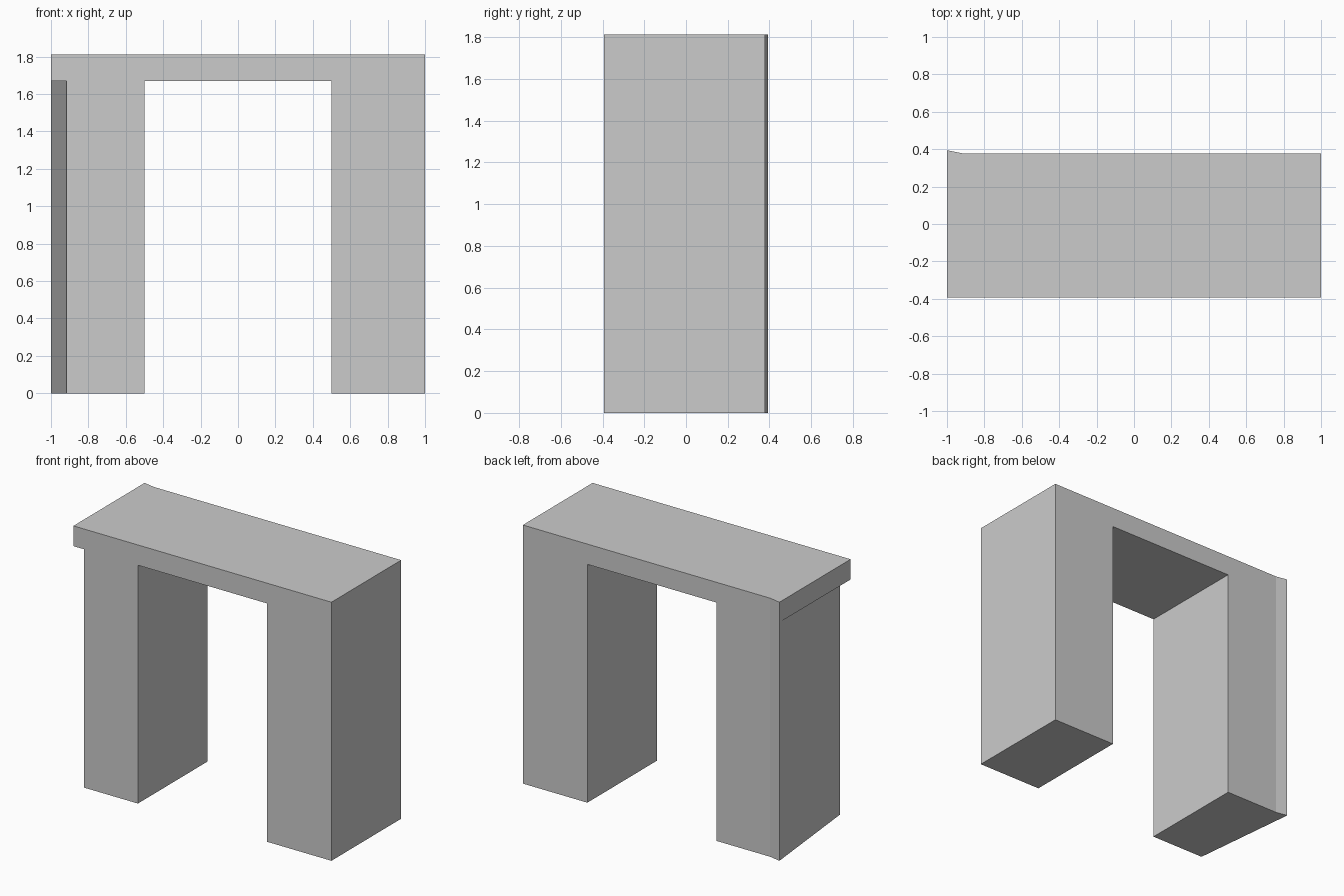
import bpy
import bmesh

cube = bpy.data.objects.get("Cube")
if cube:
    bpy.data.objects.remove(cube, do_unlink=True)

TOP, UNDER = 1.812, 1.67
FRONT, BACK, TIP = -0.394, 0.378, 0.394

# Plan corners, shared by the lintel and the legs
over = (-1, FRONT)
leg_front = (-0.917, FRONT)
in_r, in_l, out_l = [(x, FRONT) for x in (-0.5, 0.5, 1)]
back_l, back_in_l, back_in_r, kink = [(x, BACK) for x in (1, 0.5, -0.5, -0.917)]
tip = (-1, TIP)

lintel = [over, leg_front, in_r, in_l, out_l, back_l, back_in_l, back_in_r, kink, tip]
right_leg = [leg_front, in_r, back_in_r, kink, tip]
left_leg = [in_l, out_l, back_l, back_in_l]
span = [in_r, in_l, back_in_l, back_in_r]
overhang = [over, leg_front, tip]

bm = bmesh.new()


def cap(loop, z):
    bm.faces.new([bm.verts.new((x, y, z)) for x, y in loop])


def walls(loop, z0, z1):
    for (ax, ay), (bx, by) in zip(loop, loop[1:] + loop[:1]):
        corners = ((ax, ay, z0), (bx, by, z0), (bx, by, z1), (ax, ay, z1))
        bm.faces.new([bm.verts.new(c) for c in corners])


# Lintel with its undersides
walls(lintel, UNDER, TOP)
cap(lintel, TOP)
cap(span, UNDER)
cap(overhang, UNDER)

# Two legs
for leg in (right_leg, left_leg):
    walls(leg, 0, UNDER)
    cap(leg, 0)

# Join into one closed block and merge flat neighbours
bmesh.ops.remove_doubles(bm, verts=bm.verts[:], dist=0.0005)
bmesh.ops.recalc_face_normals(bm, faces=bm.faces[:])
bmesh.ops.dissolve_limit(bm, angle_limit=0.01, verts=bm.verts[:], edges=bm.edges[:])

mesh = bpy.data.meshes.new("archway")
bm.to_mesh(mesh)
bm.free()
archway = bpy.data.objects.new("archway", mesh)
bpy.context.collection.objects.link(archway)

# Plain grey
grey = bpy.data.materials.new("plain grey")
grey.use_nodes = True
colour = (0.6, 0.6, 0.6, 1)
grey.diffuse_color = colour
grey.node_tree.nodes["Principled BSDF"].inputs["Base Color"].default_value = colour
mesh.materials.append(grey)
